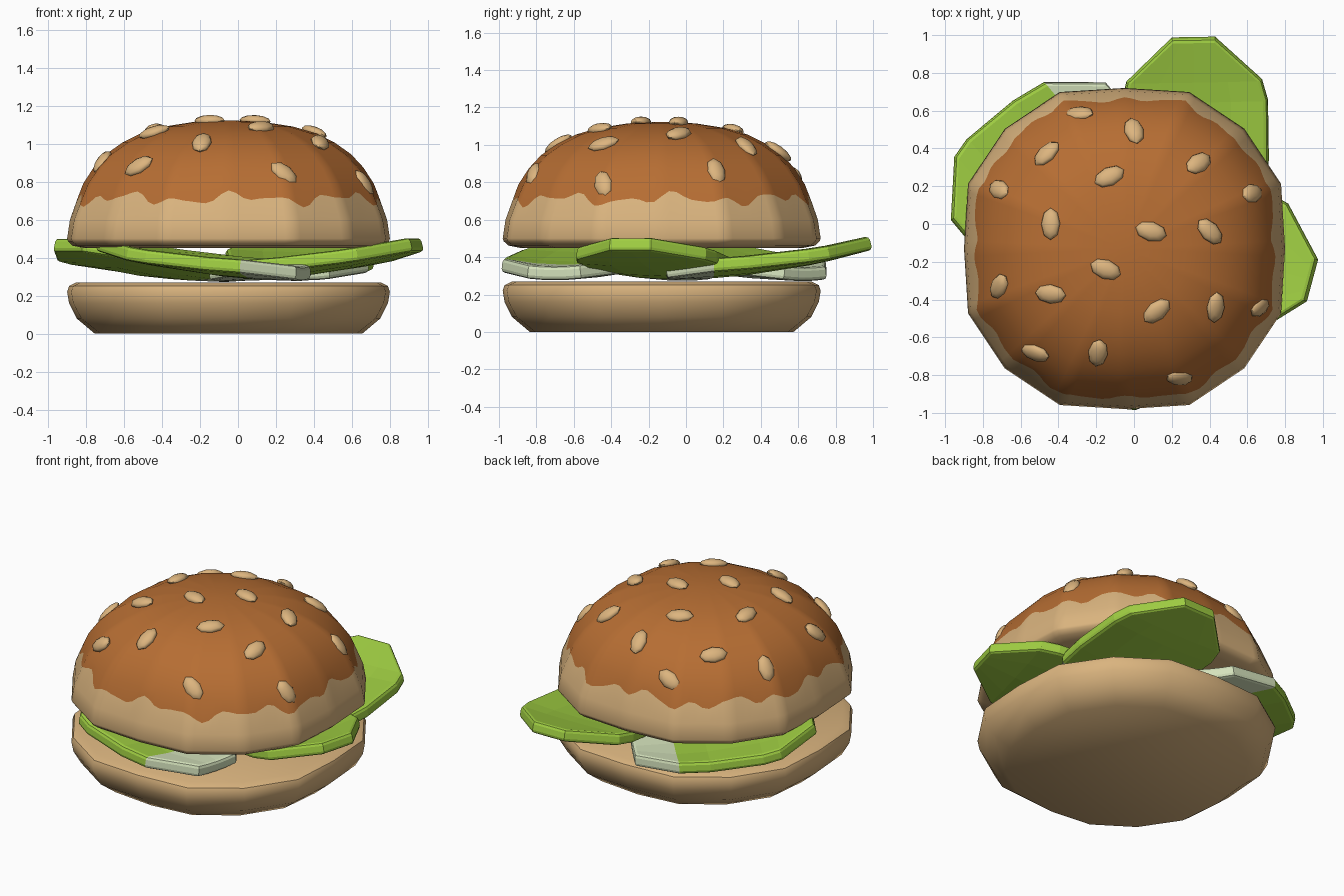
import bpy, bmesh, math
from mathutils import Vector, Matrix

if "Cube" in bpy.data.objects:
    bpy.data.objects.remove(bpy.data.objects["Cube"])

CX, CY = -0.05, -0.13      # bun centre


def mat(name, rgb):
    m = bpy.data.materials.new(name)
    m.diffuse_color = (*rgb, 1)
    m.use_nodes = True
    m.node_tree.nodes["Principled BSDF"].inputs["Base Color"].default_value = m.diffuse_color
    return m


CRUST = mat("toasted crust", (0.47, 0.155, 0.033))
CRUMB = mat("pale bun", (0.70, 0.455, 0.21))
SEED = mat("sesame tan", (0.72, 0.46, 0.21))
GREEN = mat("leaf green", (0.35, 0.62, 0.055))
STEM = mat("pale stem", (0.66, 0.76, 0.50))


def make(name, bm, mats, smooth=None):
    me = bpy.data.meshes.new(name)
    bm.to_mesh(me)
    bm.free()
    ob = bpy.data.objects.new(name, me)
    bpy.context.collection.objects.link(ob)
    for m in mats:
        me.materials.append(m)
    if smooth:
        bpy.ops.object.select_all(action='DESELECT')
        ob.select_set(True)
        bpy.context.view_layer.objects.active = ob
        bpy.ops.object.shade_smooth_by_angle(angle=math.radians(smooth))
    return ob


def corner(k, r):
    # 16-sided bun outline, slightly squared off between the axes
    f = 1 if k % 4 == 0 else 1 + 0.055 * (r / 0.85) ** 2
    a = math.tau * k / 16
    return Vector((math.cos(a), math.sin(a))) * r * f


def lathe(rows, per_edge, top_row=None):
    # rows: functions of angle giving (radius, z); closed with caps
    n = 16 * per_edge
    bm = bmesh.new()
    rings = []
    for row in rows:
        ring = []
        for i in range(n):
            r, z = row(math.tau * i / n)
            k, t = divmod(i, per_edge)
            p = corner(k, r).lerp(corner(k + 1, r), t / per_edge)
            ring.append(bm.verts.new((CX + p.x, CY + p.y, z)))
        rings.append(ring)
    for j in range(len(rings) - 1):
        for i in range(n):
            q = (i + 1) % n
            f = bm.faces.new((rings[j][i], rings[j][q], rings[j + 1][q], rings[j + 1][i]))
            if top_row is not None and j >= top_row:
                f.material_index = 1
    bm.faces.new(rings[0][::-1])
    cap = bm.faces.new(rings[-1])
    cap.material_index = 0 if top_row is None else 1
    return bm


def fixed(r, z):
    return lambda a: (r, z)


# bottom bun
bottom = [(0.705, 0), (0.80, 0.08), (0.84, 0.16), (0.85, 0.22), (0.84, 0.25), (0.80, 0.27)]
make("bottom_bun", lathe([fixed(*p) for p in bottom], 1), [CRUMB], 40)

# top bun with wavy crust line
DOME = [(0.85, 0.50), (0.835, 0.60), (0.80, 0.70), (0.765, 0.79), (0.71, 0.875), (0.645, 0.945),
        (0.56, 1.005), (0.46, 1.055), (0.34, 1.09), (0.18, 1.115), (0.03, 1.122)]


def dome_r(z):
    for (r0, z0), (r1, z1) in zip(DOME, DOME[1:]):
        if z <= z1:
            return r0 + (r1 - r0) * (z - z0) / (z1 - z0)


def dome_z(r):
    for (r0, z0), (r1, z1) in zip(DOME, DOME[1:]):
        if r >= r1:
            return z0 + (z1 - z0) * (r0 - r) / (r0 - r1)
    return DOME[-1][1]


def seam(a):
    z = 0.71 + 0.021 * math.sin(19 * a) + 0.018 * math.sin(8 * a + 1) + 0.008 * math.sin(31 * a)
    return dome_r(z), z


rows = [fixed(0.76, 0.45), fixed(0.82, 0.462), fixed(0.845, 0.485)]
rows += [fixed(*p) for p in DOME[:2]] + [seam] + [fixed(*p) for p in DOME[3:]]
make("top_bun", lathe(rows, 8, 5), [CRUMB, CRUST], 40)

# sesame seeds: x, y, heading in degrees
seeds = [(-.29, .58, 0), (0, .49, 105), (-.46, .37, 45), (-.13, .25, 25), (.34, .32, 35),
         (-.71, .18, -30), (.62, .16, 20), (-.44, 0, 90), (.09, -.04, -15), (.40, -.04, -45),
         (-.15, -.24, -20), (-.44, -.37, -5), (-.71, -.33, 60), (.12, -.46, 40), (.43, -.44, 85),
         (.66, -.44, 20), (-.52, -.68, -15), (-.19, -.68, 80), (.24, -.81, -10)]
bm = bmesh.new()
for x, y, deg in seeds:
    out = Vector((x - CX, y - CY, 0))
    r = out.length
    out.normalize()
    f = 1 + 0.04 * (r / 0.85) ** 2 * (1 - abs(math.cos(2 * math.atan2(out.y, out.x))))
    slope = (dome_z(r / f - 0.03) - dome_z(r / f + 0.03)) / 0.06
    nrm = (Vector((0, 0, 1)) + out * slope).normalized()
    a = math.radians(deg)
    d = Vector((math.cos(a), math.sin(a), 0))
    d.z = -slope * d.dot(out)
    d.normalize()
    rot = Matrix((d, nrm.cross(d), nrm)).transposed().to_4x4()
    pos = Matrix.Translation(Vector((x, y, dome_z(r / f))) + nrm * 0.005)
    bmesh.ops.create_uvsphere(bm, u_segments=8, v_segments=6, radius=1,
                              matrix=pos @ rot @ Matrix.Diagonal((0.085, 0.052, 0.03, 1)))
make("sesame_seeds", bm, [SEED], 50)

# lettuce leaves: half-width along the length, from stem to tip
LEAF = [(0, .15), (.25, .36), (.44, .39), (.76, .39), (.87, .36), (1.1, .115)]


def leaf(name, tip, deg, dz):
    a = math.radians(deg)
    d = Vector((math.cos(a), math.sin(a)))
    side = Vector((-d.y, d.x))
    bm = bmesh.new()
    grid = []
    for u, w in LEAF:
        s = u / 1.1
        line = []
        for k in (-1, -.5, 0, .5, 1):
            p = Vector(tip) + d * (u - 1.1) + side * (w * k)
            z = 0.273 + dz + 0.16 * s * s + 0.05 * (w * k / 0.38) ** 2 * (1 - s)
            line.append(bm.verts.new((p.x, p.y, z)))
        grid.append(line)
    for j in range(len(grid) - 1):
        for i in range(4):
            f = bm.faces.new((grid[j][i], grid[j + 1][i], grid[j + 1][i + 1], grid[j][i + 1]))
            f.material_index = 1 if j == 0 else 0
    ob = make(name, bm, [GREEN, STEM])
    sol = ob.modifiers.new("thickness", 'SOLIDIFY')
    sol.thickness = 0.075
    sol.offset = 1
    bev = ob.modifiers.new("soft_rim", 'BEVEL')
    bev.width = 0.02
    bev.segments = 2
    bev.limit_method = 'ANGLE'
    bev.angle_limit = math.radians(60)


leaf("leaf_right", (0.95, -0.30), -15, 0.0)
leaf("leaf_back", (0.315, 0.995), 91, 0.006)
leaf("leaf_left", (-0.90, -0.07), 220, -0.002)
leaf("leaf_front", (-0.72, -0.42), 165, 0.003)
